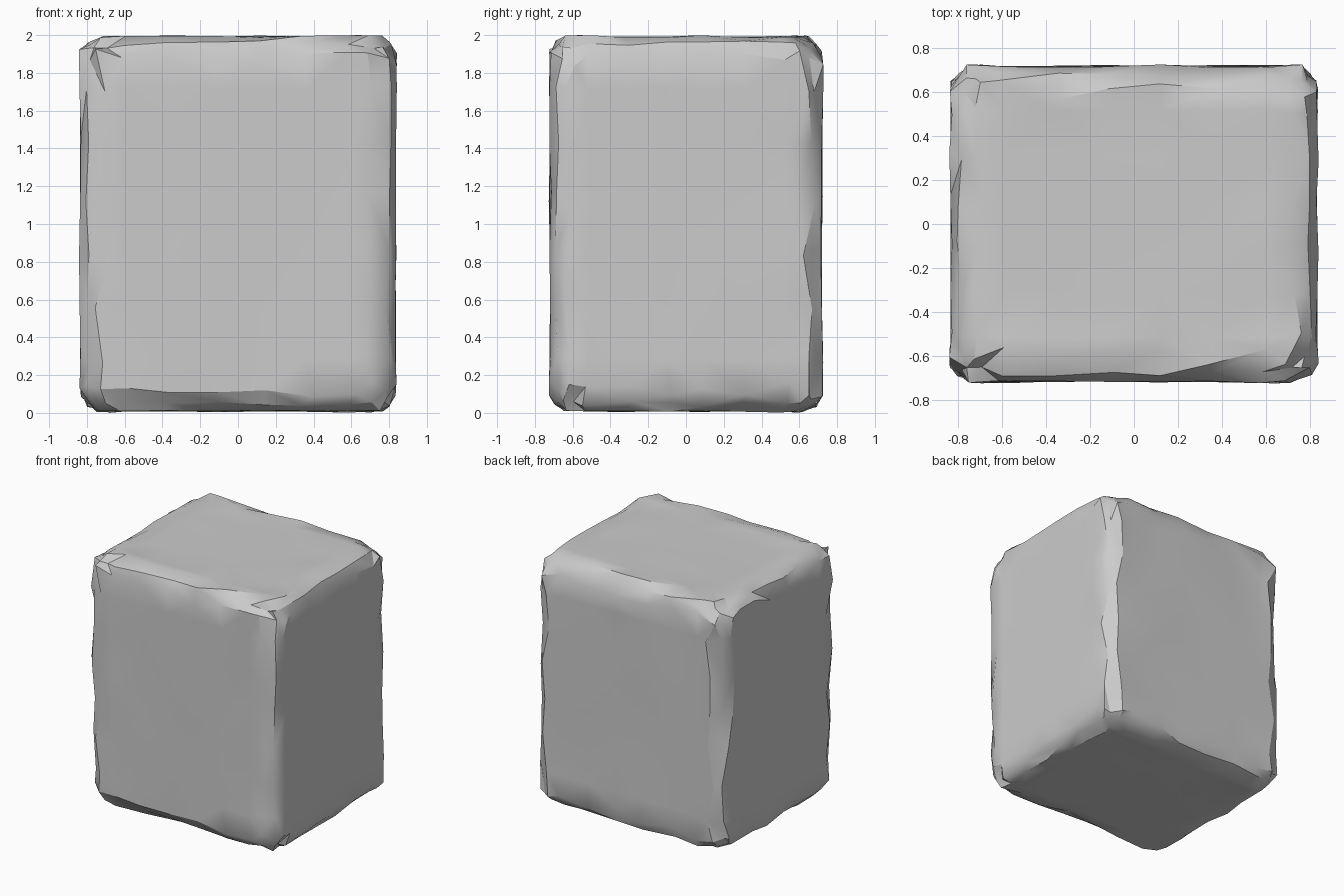
import bpy
import bmesh
import math
import random
from mathutils import Vector, noise

random.seed(11)

if "Cube" in bpy.data.objects:
    bpy.data.objects.remove(bpy.data.objects["Cube"], do_unlink=True)

HALF = Vector((0.842, 0.727, 1.0))
WEAR = 0.115  # width of the worn edges


def make_material(name, colour):
    mat = bpy.data.materials.new(name)
    mat.use_nodes = True
    mat.diffuse_color = colour
    mat.node_tree.nodes["Principled BSDF"].inputs["Base Color"].default_value = colour
    return mat


# Plain block with gridded sides
bm = bmesh.new()
bmesh.ops.create_cube(bm, size=2)
bmesh.ops.scale(bm, vec=HALF, verts=bm.verts)
bmesh.ops.subdivide_edges(bm, edges=bm.edges[:], cuts=6, use_grid_fill=True)

# Worn corners: two-step bevel along the twelve outer edges
outer = [e for e in bm.edges if e.calc_face_angle() > 1.0]
bmesh.ops.bevel(bm, geom=outer, offset=WEAR, offset_type='OFFSET',
                segments=2, profile=0.42, affect='EDGES')

# Chipped rims: slide rim points along their side, dent the points on the bevel
for v in bm.verts:
    inset = [HALF[i] - abs(v.co[i]) for i in range(3)]
    on_side = [d < 0.001 for d in inset]
    near = [d < WEAR + 0.01 for d in inset]
    wobble = noise.noise(v.co * 2.3)
    for i in range(3):
        inward = -math.copysign(1, v.co[i])
        if sum(near) < 2:
            # Gentle unevenness on the broad sides
            if on_side[i]:
                v.co[i] += inward * (0.009 + 0.008 * wobble)
        elif on_side[i]:
            v.co[i] += inward * random.uniform(0, 0.015)
        elif near[i] and any(on_side):
            v.co[i] += inward * random.uniform(-0.045, 0.05)
        elif near[i]:
            corner = 0.012 if all(near) else 0
            v.co[i] += inward * (corner + random.uniform(-0.012, 0.022))
        else:
            v.co[i] += random.uniform(-0.03, 0.03)

bmesh.ops.triangulate(bm, faces=bm.faces[:])
bmesh.ops.translate(bm, vec=(0, 0, HALF.z), verts=bm.verts)
bmesh.ops.recalc_face_normals(bm, faces=bm.faces[:])

mesh = bpy.data.meshes.new("stone_block")
bm.to_mesh(mesh)
bm.free()
block = bpy.data.objects.new("stone_block", mesh)
bpy.context.collection.objects.link(block)
mesh.materials.append(make_material("grey_stone", (0.6, 0.6, 0.6, 1)))

bpy.ops.object.select_all(action='DESELECT')
block.select_set(True)
bpy.context.view_layer.objects.active = block
bpy.ops.object.shade_smooth_by_angle(angle=math.radians(30))
